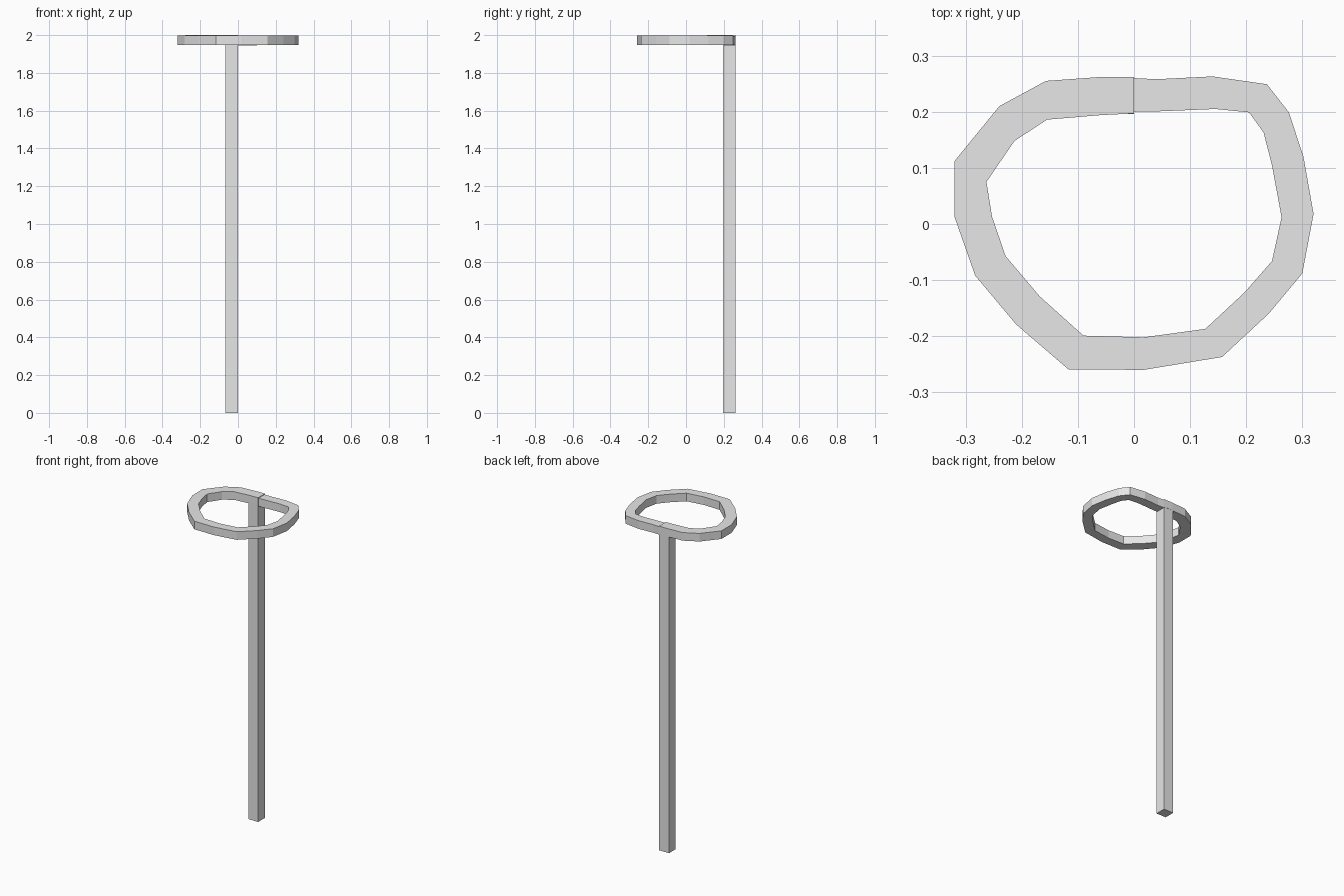
import bpy
import bmesh

default_cube = bpy.data.objects.get("Cube")
if default_cube:
    bpy.data.objects.remove(default_cube, do_unlink=True)

# Single flat colour
grey = bpy.data.materials.new("light_grey")
grey.use_nodes = True
colour = (0.8, 0.8, 0.8, 1)
grey.diffuse_color = colour
grey.node_tree.nodes["Principled BSDF"].inputs["Base Color"].default_value = colour


def finish_object(name, mesh_builder):
    """Turn a bmesh into a flat shaded object with the shared material."""
    bmesh.ops.recalc_face_normals(mesh_builder, faces=mesh_builder.faces)
    mesh = bpy.data.meshes.new(name)
    mesh_builder.to_mesh(mesh)
    mesh_builder.free()
    mesh.materials.append(grey)
    item = bpy.data.objects.new(name, mesh)
    bpy.context.scene.collection.objects.link(item)
    return item


def band(name, outer, inner, height, thickness, end_rise):
    """Sweep a rectangular section along paired outline points, capping both ends."""
    builder = bmesh.new()
    sections = []
    last = len(outer) - 1
    for index, (out_point, in_point) in enumerate(zip(outer, inner)):
        top = height + end_rise * index / last
        low = top - thickness
        corners = [(*out_point, low), (*out_point, top), (*in_point, top), (*in_point, low)]
        sections.append([builder.verts.new(corner) for corner in corners])
    for here, after in zip(sections, sections[1:]):
        for side in range(4):
            following = (side + 1) % 4
            builder.faces.new((here[side], here[following], after[following], after[side]))
    builder.faces.new(sections[0])
    builder.faces.new(sections[-1])
    return finish_object(name, builder)


def box(name, low, high):
    """Build a box between two opposite corners."""
    builder = bmesh.new()
    bmesh.ops.create_cube(builder, size=1)
    for vert in builder.verts:
        for axis in range(3):
            vert.co[axis] = high[axis] if vert.co[axis] > 0 else low[axis]
    return finish_object(name, builder)


# Uneven hoop, split where its two ends meet above the post
outer_outline = [
    (0, .26), (.04, .258), (.14, .263), (.237, .249), (.276, .199),
    (.302, .12), (.32, .018), (.3, -.088), (.24, -.16), (.157, -.237),
    (.017, -.26), (-.117, -.259), (-.21, -.179), (-.283, -.092), (-.32, .013),
    (-.32, .112), (-.24, .21), (-.157, .255), (-.06, .262), (0, .262),
]
inner_outline = [
    (0, .2), (.05, .201), (.145, .205), (.205, .199), (.231, .163),
    (.246, .104), (.263, .012), (.246, -.066), (.197, -.122), (.127, -.187),
    (.017, -.202), (-.09, -.199), (-.168, -.129), (-.229, -.057), (-.253, .013),
    (-.263, .075), (-.213, .148), (-.155, .186), (-.06, .194), (0, .197),
]
band("hoop", outer_outline, inner_outline, height=1.996, thickness=.05, end_rise=.004)

# Square post under the end of the hoop
box("post", low=(-.067, .196, 0), high=(0, .261, 1.95))
